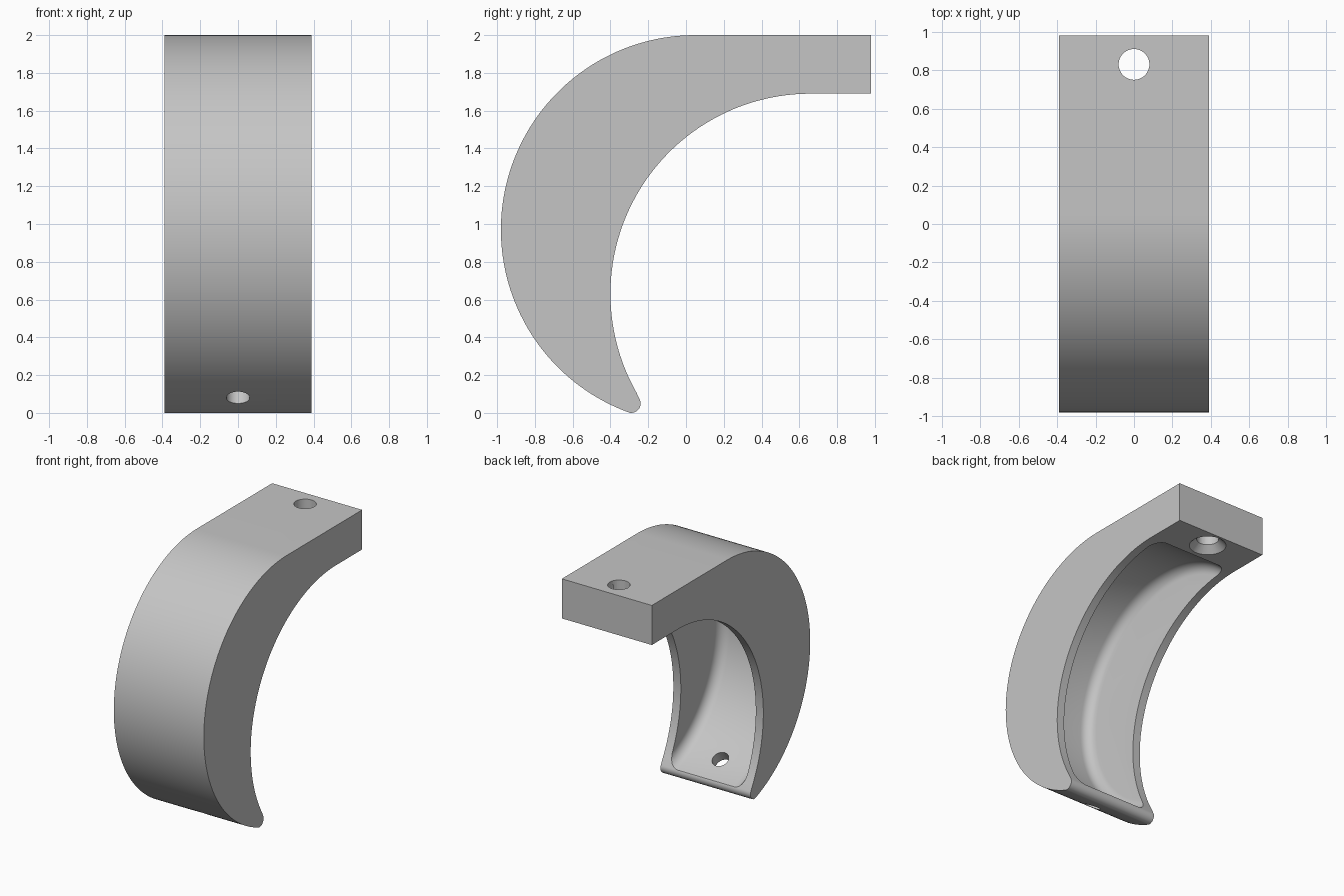
import bpy, bmesh, math
from mathutils import Vector, Matrix

if "Cube" in bpy.data.objects:
    bpy.data.objects.remove(bpy.data.objects["Cube"])

HALF_W = 0.39
OUT_C, OUT_R = (0.05, 0.97), 1.03      # outer curve (y, z)
IN_C, IN_R = (0.66, 0.63), 1.06        # inner curve
TIP_C, TIP_R = (-0.29, 0.05), 0.05     # rounded tip
POCKET_R, POCKET_HALF, FILLET = 0.945, 0.325, 0.08

grey = bpy.data.materials.new("grey")
grey.diffuse_color = (0.56, 0.56, 0.56, 1)
grey.use_nodes = True
grey.node_tree.nodes["Principled BSDF"].inputs["Base Color"].default_value = grey.diffuse_color


def arc(c, r, a0, a1, n):
    return [(c[0] + r * math.cos(a0 + (a1 - a0) * i / n),
             c[1] + r * math.sin(a0 + (a1 - a0) * i / n)) for i in range(n + 1)]


def direction(a, b):
    return math.atan2(b[1] - a[1], b[0] - a[0])


def make_object(name, bm):
    bmesh.ops.recalc_face_normals(bm, faces=bm.faces)
    mesh = bpy.data.meshes.new(name)
    bm.to_mesh(mesh)
    bm.free()
    obj = bpy.data.objects.new(name, mesh)
    bpy.context.collection.objects.link(obj)
    mesh.materials.append(grey)
    return obj


def cone_cutter(name, centre, axis, r1, r2, depth, seg=48):
    bm = bmesh.new()
    rot = Vector((0, 0, 1)).rotation_difference(Vector(axis)).to_matrix().to_4x4()
    bmesh.ops.create_cone(bm, cap_ends=True, segments=seg, radius1=r1, radius2=r2,
                          depth=depth, matrix=Matrix.Translation(centre) @ rot)
    return make_object(name, bm)


# Hook body: side profile extruded across the width
a_out = direction(OUT_C, TIP_C) + 2 * math.pi
a_in = direction(IN_C, TIP_C) + 2 * math.pi
profile = [(0.98, 1.69), (0.98, 2.0)]
profile += arc(OUT_C, OUT_R, math.pi / 2, a_out, 80)
profile += arc(TIP_C, TIP_R, a_out, a_in + math.pi, 12)[1:]
profile += arc(IN_C, IN_R, a_in, math.pi / 2, 64)[1:]
bm = bmesh.new()
face = bm.faces.new([bm.verts.new((-HALF_W, y, z)) for y, z in profile])
ext = bmesh.ops.extrude_face_region(bm, geom=[face])
bmesh.ops.translate(bm, vec=(2 * HALF_W, 0, 0),
                    verts=[v for v in ext["geom"] if isinstance(v, bmesh.types.BMVert)])
body = make_object("hook_body", bm)

# Pocket cutter: a disc with rounded rims, concentric with the outer curve
bm = bmesh.new()
bmesh.ops.create_cone(bm, cap_ends=True, segments=160, radius1=POCKET_R, radius2=POCKET_R,
                      depth=2 * POCKET_HALF,
                      matrix=Matrix.Translation((0, *OUT_C)) @ Matrix.Rotation(math.pi / 2, 4, 'Y'))
rims = [e for e in bm.edges if any(len(f.verts) > 4 for f in e.link_faces)]
bmesh.ops.bevel(bm, geom=rims, offset=FILLET, segments=8, profile=0.5, affect='EDGES')
pocket = make_object("pocket_cutter", bm)

# Screw hole with countersink underneath, and a radial hole near the tip
screw = cone_cutter("screw_hole_cutter", (0, 0.83, 1.85), (0, 0, 1), 0.08, 0.08, 0.6)
sink = cone_cutter("countersink_cutter", (0, 0.83, 1.7125), (0, 0, 1), 0.143, 0.078, 0.065)
a = math.atan2(0.08 - OUT_C[1], -0.468 - OUT_C[0])
radial = Vector((0, math.cos(a), math.sin(a)))
drain = cone_cutter("tip_hole_cutter", Vector((0, *OUT_C)) + radial * 0.99, radial, 0.062, 0.062, 0.16)

# Cut the openings
bpy.context.view_layer.objects.active = body
for cutter in (pocket, screw, sink, drain):
    mod = body.modifiers.new(cutter.name, 'BOOLEAN')
    mod.operation, mod.solver, mod.object = 'DIFFERENCE', 'EXACT', cutter
    bpy.ops.object.modifier_apply(modifier=mod.name)
    bpy.data.objects.remove(cutter)

bpy.ops.object.select_all(action='DESELECT')
body.select_set(True)
bpy.ops.object.shade_smooth_by_angle(angle=math.radians(25))
